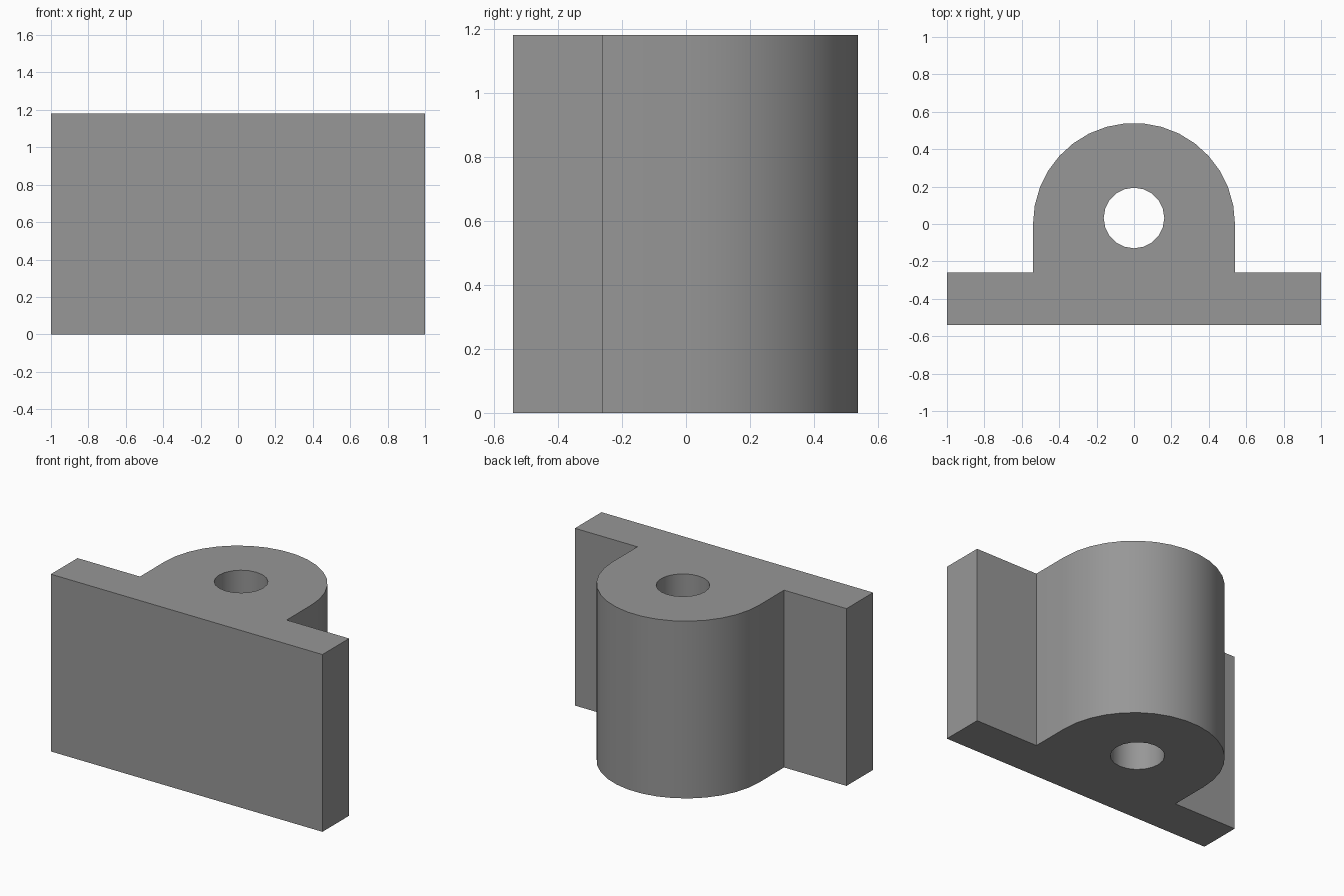
import bpy, bmesh
from math import sin, cos, pi, radians

if "Cube" in bpy.data.objects:
    bpy.data.objects.remove(bpy.data.objects["Cube"])

HEIGHT = 1.18
R = 0.54            # boss radius
HOLE_R, HOLE_Y = 0.162, 0.032


def arc(cy, r, start, end, n):
    """n + 1 points along an arc centred on (0, cy)."""
    return [(r * cos(start + (end - start) * i / n),
             cy + r * sin(start + (end - start) * i / n)) for i in range(n + 1)]


def add_loop(bm, points):
    verts = [bm.verts.new((x, y, 0)) for x, y in points]
    return [bm.edges.new((v, verts[i - 1])) for i, v in enumerate(verts)]


# Outline: mounting flange with a rounded boss behind it, and a round bore
outline = [(-1, -0.54), (1, -0.54), (1, -0.26), (R, -0.26)]
outline += arc(0, R, 0, pi, 17)
outline += [(-R, -0.26), (-1, -0.26)]
bore = arc(HOLE_Y, HOLE_R, 0, 2 * pi, 20)[:-1]

bm = bmesh.new()
edges = add_loop(bm, outline) + add_loop(bm, bore)
bmesh.ops.triangle_fill(bm, edges=edges, use_beauty=True)

# Raise the profile to full height, keeping the bottom cap
result = bmesh.ops.extrude_face_region(bm, geom=bm.faces[:], use_keep_orig=True)
top = [g for g in result["geom"] if isinstance(g, bmesh.types.BMVert)]
bmesh.ops.translate(bm, verts=top, vec=(0, 0, HEIGHT))
bmesh.ops.recalc_face_normals(bm, faces=bm.faces[:])

mesh = bpy.data.meshes.new("bearing_block")
bm.to_mesh(mesh)
bm.free()
block = bpy.data.objects.new("bearing_block", mesh)
bpy.context.collection.objects.link(block)

# Dark grey metal
metal = bpy.data.materials.new("dark_grey")
metal.diffuse_color = (0.31, 0.31, 0.31, 1)
metal.use_nodes = True
metal.node_tree.nodes["Principled BSDF"].inputs["Base Color"].default_value = metal.diffuse_color
mesh.materials.append(metal)

# Smooth the boss and bore, keep the corners sharp
bpy.context.view_layer.objects.active = block
block.select_set(True)
bpy.ops.object.shade_smooth_by_angle(angle=radians(30))
